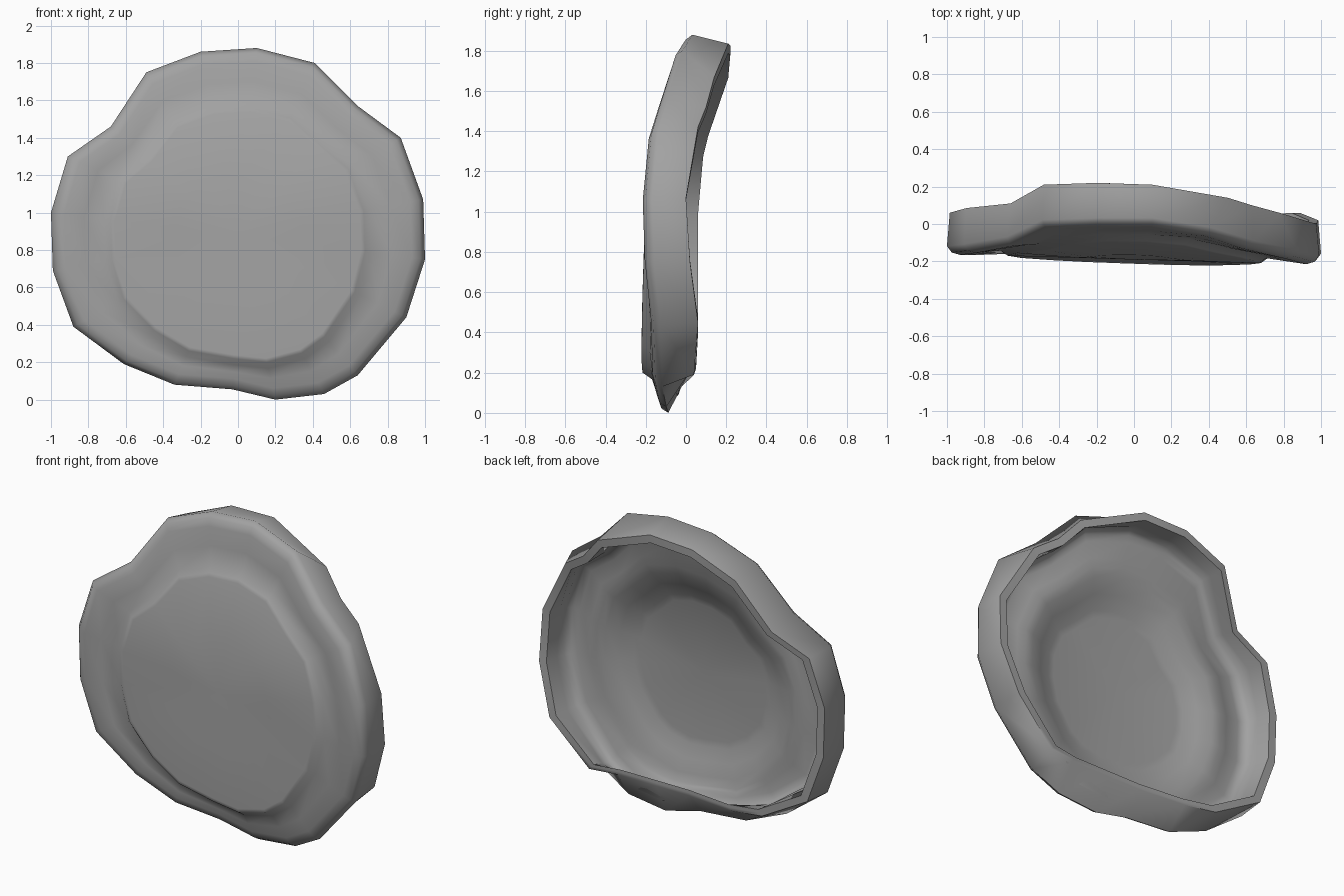
import bpy
import bmesh
import math

cube = bpy.data.objects.get("Cube")
if cube:
    bpy.data.objects.remove(cube)

MID = 0.88  # height of the cap centre

# Dented outline: x, z, front edge y, back rim y
OUTLINE = [
    (-.2, 1.86, .02, .22), (.1, 1.88, .02, .21), (.41, 1.8, -.03, .14), (.64, 1.57, -.1, .1),
    (.87, 1.4, -.15, .06), (.99, 1.07, -.18, 0), (1, .75, -.17, .02), (.9, .44, -.14, .06),
    (.64, .13, -.13, .04), (.46, .03, -.11, .01), (.2, 0, -.1, .01), (-.03, .055, -.11, .01),
    (-.34, .08, -.11, .04), (-.61, .19, -.12, .05), (-.88, .39, -.13, .06), (-.99, .69, -.13, .06),
    (-1, 1, -.13, .06), (-.91, 1.3, -.12, .085), (-.68, 1.46, -.08, .11), (-.49, 1.75, .01, .21),
]
# Where the back rim is bent away from the outline: x and z shift per point
RIM_BEND = {0: (0, -.02), 1: (0, -.03), 2: (.1, -.12), 3: (0, -.04), 4: (-.08, .03),
            13: (.05, .02), 18: (.01, -.05), 19: (0, -.03)}


def panel_y(x, z):
    """Gently bent front panel: the top leans back, the bottom juts forward."""
    return -.19 - .03 * x - .04 * max(0, .8 - z) + .11 * max(0, (z - 1) / .6) ** 1.5


def edge_ring(scale, offset):
    """Outline scaled about the centre, shifted from the front edge."""
    return [(x * scale, e + offset, MID + (z - MID) * scale) for x, z, e, b in OUTLINE]


def rim_ring(scale):
    """Back rim, flattened inward along the crushed bottom."""
    points = []
    for i, (x, z, e, b) in enumerate(OUTLINE):
        dx, dz = RIM_BEND.get(i, (0, 0))
        points.append(((x + dx) * scale, b, MID + (max(z, .18) + dz - MID) * scale))
    return points


def panel_ring(scale, offset, drop=0):
    """Rounder ring that follows the raised panel; drop deepens its bottom."""
    points = []
    for x, z, e, b in OUTLINE:
        radius = math.hypot(x, z - MID)
        dx, dz = x / radius, (z - MID) / radius
        low = max(0, -dz) ** 2
        r = scale * (.51 * radius + .17 + .07 * low)
        px, pz = dx * r, MID + dz * r
        points.append((px, panel_y(px, pz) + offset + drop * low, pz))
    return points


def blend(a, b, t):
    return [tuple(p + (q - p) * t for p, q in zip(u, v)) for u, v in zip(a, b)]


# Front panel, step, rounded shoulder
foot = panel_ring(1.05, .028, .025)
shoulder = edge_ring(.93, -.035)
front = [panel_ring(.5, 0), panel_ring(.97, 0), panel_ring(1, .002), foot,
         blend(foot, shoulder, .5), shoulder, edge_ring(.975, -.022), edge_ring(1, .012)]

# Flat rim, then a hollow back with a rounded groove, a ridge and a sunken panel
lip = rim_ring(.935)
wall = edge_ring(.905, .06)
groove = edge_ring(.84, .026)
ridge = panel_ring(1.02, .092, .01)
back = [rim_ring(.985), rim_ring(.96), lip, blend(lip, wall, .6), wall,
        edge_ring(.88, .034), groove, blend(groove, ridge, .65), ridge,
        panel_ring(.94, .088), panel_ring(.82, .058), panel_ring(.7, .028),
        panel_ring(.64, .022)]

bm = bmesh.new()
rings = [[bm.verts.new(p) for p in ring] for ring in front + back]
count = len(OUTLINE)
for a, b in zip(rings, rings[1:]):
    for i in range(count):
        j = (i + 1) % count
        bm.faces.new((a[i], a[j], b[j], b[i]))

# Close the panel on both sides
for ring, offset in ((rings[0], 0), (rings[-1], .022)):
    centre = bm.verts.new((0, panel_y(0, MID) + offset, MID))
    for i in range(count):
        bm.faces.new((centre, ring[i], ring[(i + 1) % count]))
bmesh.ops.recalc_face_normals(bm, faces=bm.faces)

mesh = bpy.data.meshes.new("dented_cap")
bm.to_mesh(mesh)
bm.free()
cap = bpy.data.objects.new("dented_cap", mesh)
bpy.context.collection.objects.link(cap)

# Plain grey finish
grey = bpy.data.materials.new("plain_grey")
grey.use_nodes = True
colour = (.36, .36, .36, 1)
grey.diffuse_color = colour
grey.node_tree.nodes["Principled BSDF"].inputs["Base Color"].default_value = colour
mesh.materials.append(grey)

bpy.ops.object.select_all(action="DESELECT")
cap.select_set(True)
bpy.context.view_layer.objects.active = cap
bpy.ops.object.shade_smooth_by_angle(angle=math.radians(58))
